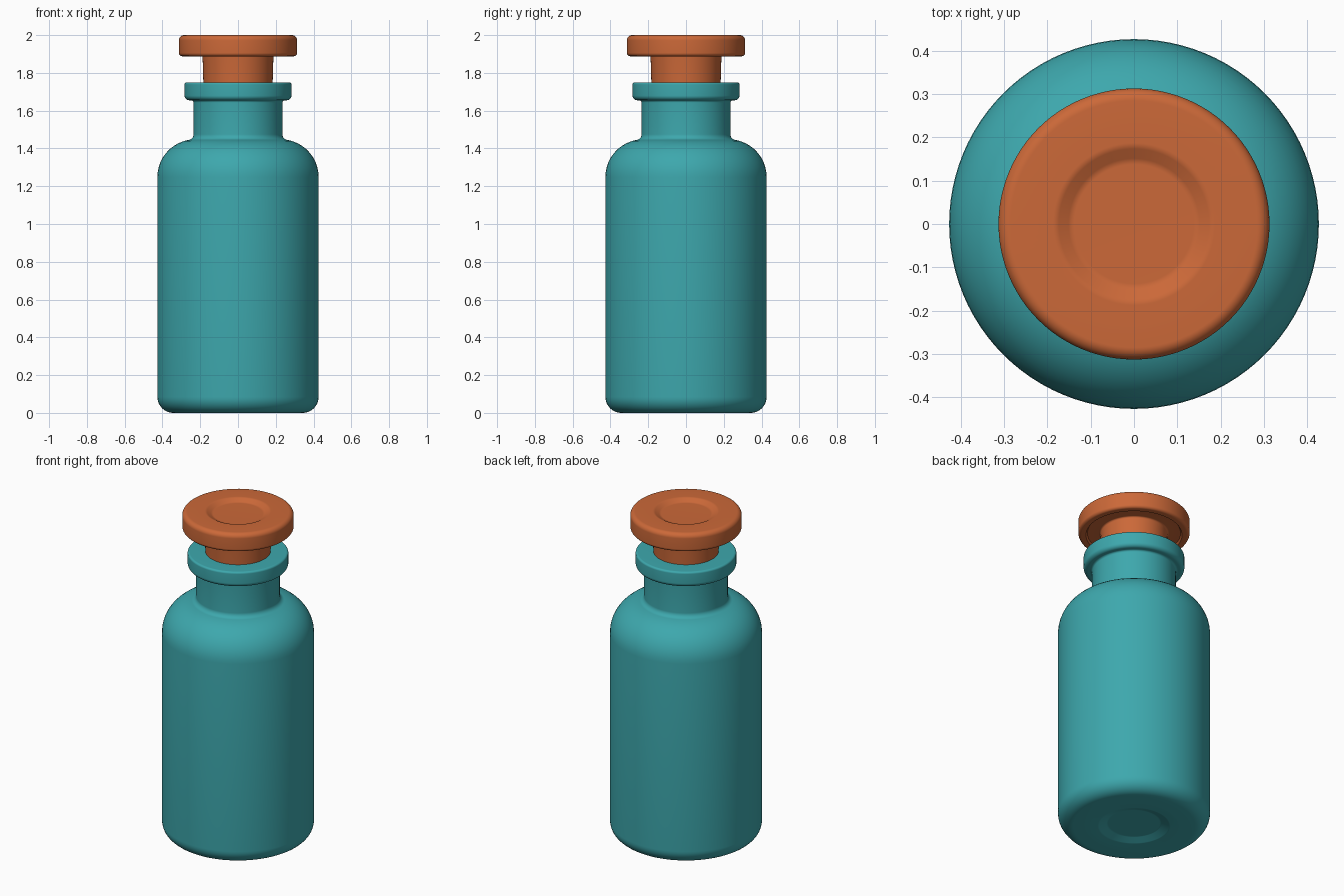
import bpy, math
from mathutils import Vector

if "Cube" in bpy.data.objects:
    bpy.data.objects.remove(bpy.data.objects["Cube"])

SIDES = 96


def material(name, colour):
    mat = bpy.data.materials.new(name)
    mat.use_nodes = True
    mat.diffuse_color = colour
    mat.node_tree.nodes["Principled BSDF"].inputs["Base Color"].default_value = colour
    return mat


def rounded(corners, steps=10):
    """Replace each (radius, height, fillet) corner with a circular arc."""
    pts = [Vector(c[:2]) for c in corners]
    path = [pts[0]]
    for i in range(1, len(pts) - 1):
        c, fillet = pts[i], corners[i][2]
        if fillet == 0:
            path.append(c)
            continue
        u, v = (pts[i - 1] - c).normalized(), (pts[i + 1] - c).normalized()
        half = u.angle(v) / 2
        a, b = c + u * fillet / math.tan(half), c + v * fillet / math.tan(half)
        w = math.sin(half)
        for k in range(steps + 1):
            t = k / steps
            wa, wc, wb = (1 - t) ** 2, 2 * w * t * (1 - t), t * t
            path.append((a * wa + c * wc + b * wb) / (wa + wc + wb))
    return path + [pts[-1]]


def lathe(name, corners, mat):
    """Spin a profile, running from the bottom axis point to the top one."""
    path = rounded(corners)
    rings = path[1:-1]
    verts = [(p.x * math.cos(a), p.x * math.sin(a), p.y)
             for p in rings
             for a in (math.tau * s / SIDES for s in range(SIDES))]
    faces = []
    for r in range(len(rings) - 1):
        for s in range(SIDES):
            i, j = r * SIDES + s, r * SIDES + (s + 1) % SIDES
            faces.append((i, j, j + SIDES, i + SIDES))
    faces.append(tuple(reversed(range(SIDES))))
    faces.append(tuple(range(len(verts) - SIDES, len(verts))))
    mesh = bpy.data.meshes.new(name)
    mesh.from_pydata(verts, [], faces)
    mesh.materials.append(mat)
    obj = bpy.data.objects.new(name, mesh)
    bpy.context.collection.objects.link(obj)
    bpy.ops.object.select_all(action='DESELECT')
    obj.select_set(True)
    bpy.context.view_layer.objects.active = obj
    bpy.ops.object.shade_smooth_by_angle(angle=math.radians(35))
    return obj


teal = material("teal glass", (0.047, 0.39, 0.418, 1))
orange = material("orange stopper", (0.6, 0.14, 0.04, 1))

# Bottle: dimpled base, straight wall, round shoulder, neck and lip
lathe("bottle", [
    (0, 0.02, 0), (0.15, 0.02, 0.03), (0.2, 0.002, 0.03), (0.25, 0, 0.05),
    (0.427, 0, 0.085), (0.427, 1.415, 0.2), (0.235, 1.45, 0.03),
    (0.235, 1.655, 0.012), (0.283, 1.655, 0.025), (0.283, 1.75, 0.012),
    (0.17, 1.75, 0), (0, 1.75, 0)], teal)

# Stopper: tapered plug under a wide cap with a dished top
lathe("stopper", [
    (0, 1.7, 0), (0.182, 1.7, 0), (0.188, 1.9, 0.01), (0.262, 1.9, 0),
    (0.27, 1.888, 0), (0.313, 1.888, 0.018), (0.313, 2.0, 0.028),
    (0.18, 2.0, 0.03), (0.145, 1.982, 0.03), (0, 1.982, 0)], orange)
